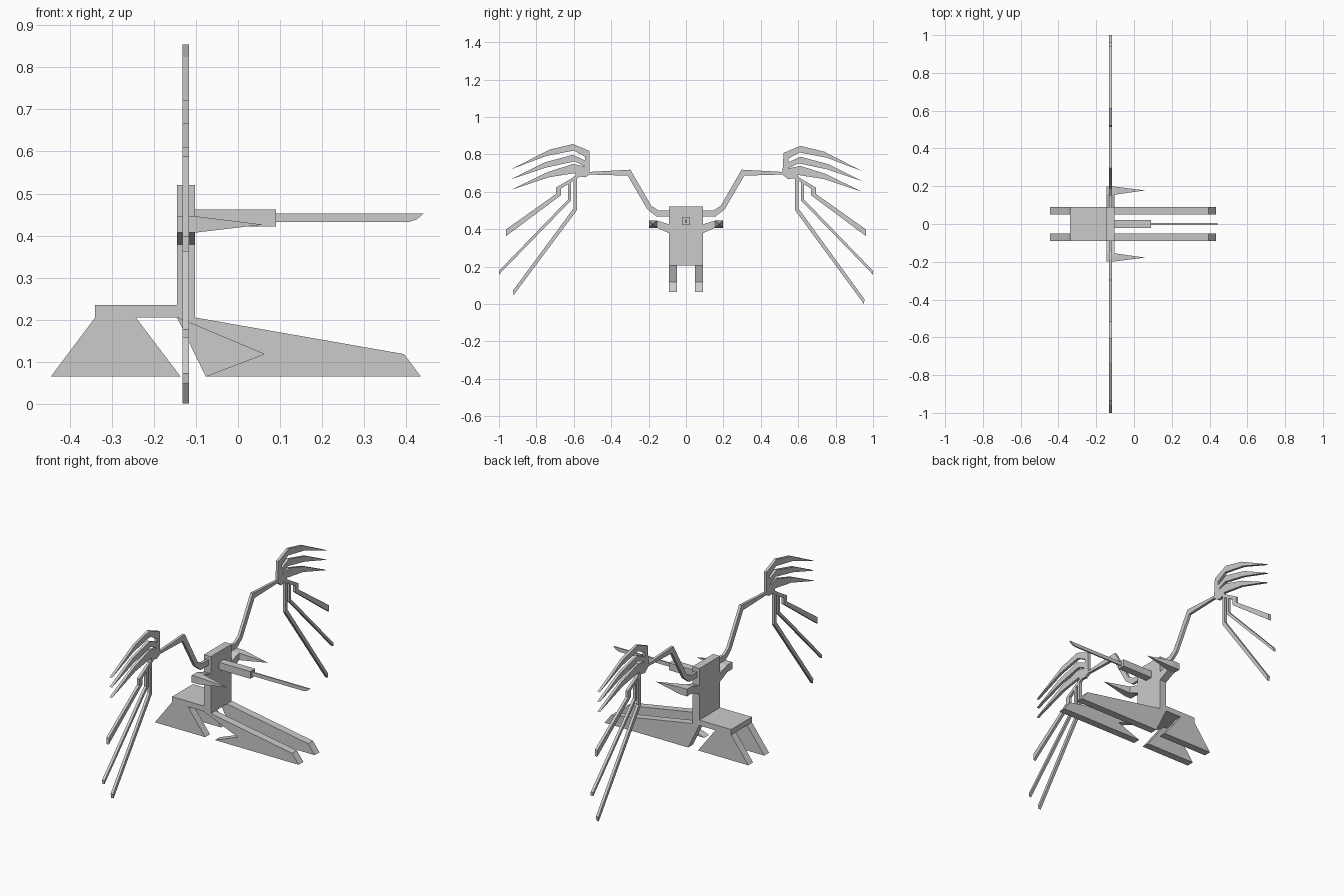
import bpy, bmesh


def to_object(name, bm):
    bmesh.ops.recalc_face_normals(bm, faces=bm.faces)
    mesh = bpy.data.meshes.new(name)
    bm.to_mesh(mesh)
    bm.free()
    obj = bpy.data.objects.new(name, mesh)
    bpy.context.collection.objects.link(obj)
    return obj


def prism(name, pts, lo, hi, axis):
    """Extrude a profile: (x, z) along y, or (y, z) along x."""
    bm = bmesh.new()
    if axis == 'Y':
        verts = [bm.verts.new((a, lo, b)) for a, b in pts]
        step = (0, hi - lo, 0)
    else:
        verts = [bm.verts.new((lo, a, b)) for a, b in pts]
        step = (hi - lo, 0, 0)
    face = bm.faces.new(verts)
    new = bmesh.ops.extrude_face_region(bm, geom=[face], use_keep_orig=True)
    bmesh.ops.translate(bm, vec=step, verts=[v for v in new['geom'] if isinstance(v, bmesh.types.BMVert)])
    return to_object(name, bm)


# Upright torso with rear shelf
prism("torso", [(-0.145, 0.205), (-0.102, 0.205), (-0.102, 0.52), (-0.145, 0.52),
                (-0.145, 0.235), (-0.34, 0.235), (-0.34, 0.205)], -0.091, 0.091, 'Y')

# Splayed legs; one front leg has a notch in its back edge
rear = [(-0.34, 0.205), (-0.243, 0.205), (-0.137, 0.065), (-0.445, 0.065)]
front = [(-0.145, 0.205), (-0.102, 0.205), (0.395, 0.118), (0.435, 0.065), (-0.077, 0.065)]
for side, lo, hi in (("right", -0.091, -0.049), ("left", 0.049, 0.091)):
    prism("rear_leg_" + side, rear, lo, hi, 'Y')
    notch = [(0.062, 0.118)] if side == "right" else []
    prism("front_leg_" + side, front + notch, lo, hi, 'Y')

# Chest barrel and thin blade
prism("barrel_housing", [(-0.102, 0.422), (0.09, 0.422), (0.09, 0.462), (-0.102, 0.462)], -0.021, 0.021, 'Y')
prism("barrel_blade", [(0.09, 0.432), (0.405, 0.432), (0.425, 0.438), (0.441, 0.452), (0.09, 0.452)],
      -0.004, 0.004, 'Y')

# Side arms with forward pyramid spikes
for side, s in (("left", 1), ("right", -1)):
    arm = [(0.09, 0.425), (0.155, 0.446), (0.198, 0.446), (0.198, 0.407), (0.155, 0.407), (0.09, 0.378)]
    prism("arm_" + side, [(s * y, z) for y, z in arm], -0.145, -0.102, 'X')
    bm = bmesh.new()
    base = [bm.verts.new((-0.102, s * y, z)) for y, z in arm[1:5]]
    tip = bm.verts.new((0.06, s * 0.178, 0.426))
    bm.faces.new(base)
    for i in range(4):
        bm.faces.new((base[i], base[(i + 1) % 4], tip))
    to_object("spike_" + side, bm)

# Flat wings: jointed strut, clawed fan and trailing feathers
strut = [(0.09, 0.50), (0.147, 0.50), (0.186, 0.525), (0.297, 0.718), (0.515, 0.706),
         (0.515, 0.692), (0.312, 0.686), (0.206, 0.505), (0.158, 0.468), (0.09, 0.468)]
fan = [(0.515, 0.692), (0.515, 0.818), (0.605, 0.855), (0.73, 0.825), (0.935, 0.72),
       (0.745, 0.792), (0.60, 0.82), (0.54, 0.787), (0.54, 0.768), (0.605, 0.797),
       (0.755, 0.757), (0.935, 0.667), (0.745, 0.73), (0.595, 0.762), (0.54, 0.735),
       (0.605, 0.748), (0.74, 0.705), (0.935, 0.61), (0.73, 0.678), (0.59, 0.70),
       (0.59, 0.685), (0.54, 0.677)]
for side, s in (("left", 1), ("right", -1)):
    dy, dz = (0.007, -0.010) if s > 0 else (0, 0)
    cy, cz = (0.955, 0.004) if s > 0 else (0.925, 0.052)
    feathers = [
        [(0.59, 0.685), (0.695, 0.622), (0.695, 0.588), (0.963, 0.398), (0.963, 0.362),
         (0.668, 0.582), (0.668, 0.617), (0.56, 0.685)],
        [(0.632, 0.655), (0.632, 0.557), (1.0, 0.177), (1.0, 0.157), (0.65, 0.517),
         (0.616, 0.55), (0.616, 0.665)],
        [(0.602, 0.68), (0.602, 0.51), (cy, cz + 0.02), (cy - 0.004, cz - 0.004),
         (0.584, 0.50), (0.584, 0.685)]]
    parts = [("wing_strut_", strut),
             ("wing_fan_", fan[:1] + [(y + dy, z + dz) for y, z in fan[1:]])]
    parts += [("wing_feather_%d_" % i, f) for i, f in enumerate(feathers)]
    for name, pts in parts:
        prism(name + side, [(s * y, z) for y, z in pts], -0.132, -0.117, 'X')
